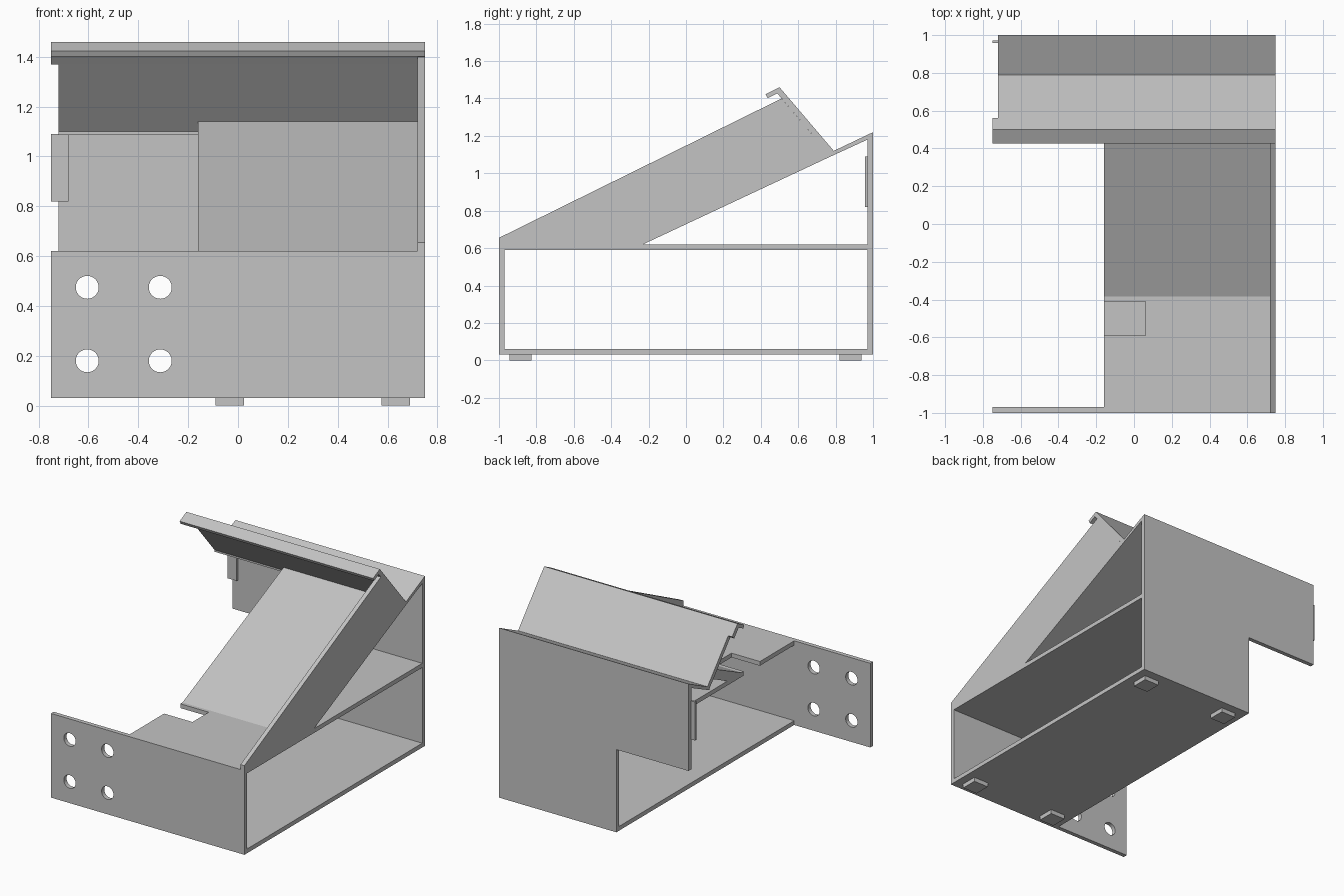
import bpy, bmesh
from mathutils import Vector

if "Cube" in bpy.data.objects:
    bpy.data.objects.remove(bpy.data.objects["Cube"], do_unlink=True)

GREY = (0.55, 0.55, 0.55, 1)
grey = bpy.data.materials.new("plain grey")
grey.use_nodes = True
grey.diffuse_color = GREY
grey.node_tree.nodes["Principled BSDF"].inputs["Base Color"].default_value = GREY


def prism(name, axis, lo, hi, outline):
    """Extrude a 2D outline along an axis; the outline uses the other two axes in order."""
    bm = bmesh.new()
    verts = []
    for p in outline:
        co = list(p)
        co.insert("xyz".index(axis), lo)
        verts.append(bm.verts.new(co))
    face = bm.faces.new(verts)
    moved = bmesh.ops.extrude_face_region(bm, geom=[face])["geom"]
    shift = Vector((0, 0, 0))
    shift["xyz".index(axis)] = hi - lo
    bmesh.ops.translate(bm, vec=shift, verts=[g for g in moved if isinstance(g, bmesh.types.BMVert)])
    bmesh.ops.recalc_face_normals(bm, faces=bm.faces)
    mesh = bpy.data.meshes.new(name)
    bm.to_mesh(mesh)
    bm.free()
    mesh.materials.append(grey)
    obj = bpy.data.objects.new(name, mesh)
    bpy.context.collection.objects.link(obj)
    return obj


def box(name, x0, x1, y0, y1, z0, z1):
    return prism(name, "x", x0, x1, [(y0, z0), (y1, z0), (y1, z1), (y0, z1)])


T = 0.03            # sheet thickness
L, R = -0.16, 0.75  # body extent in x
EDGE = -0.72        # far edge of the back and lid
BASE, SHELF = 0.03, 0.59

# Lower box: floor, shelf with a notch, feet
box("floor", L, R, -0.97, 0.97, BASE, BASE + T)
prism("middle_shelf", "z", SHELF, SHELF + T,
      [(L, -0.97), (R, -0.97), (R, 0.97), (L, 0.97),
       (L, -0.41), (0.06, -0.41), (0.06, -0.59), (L, -0.59)])
for side, x in (("inner", -0.033), ("outer", 0.633)):
    for end, y in (("front", -0.885), ("back", 0.88)):
        box(f"{end}_{side}_foot", x - 0.058, x + 0.058, y - 0.058, y + 0.058, 0, BASE)

# Front panel with four round holes
front = box("front_panel", -R, R, -1, -0.97, BASE, SHELF + T)
for x in (-0.605, -0.312):
    for z in (0.18, 0.475):
        bpy.ops.mesh.primitive_cylinder_add(vertices=40, radius=0.046, depth=0.2,
                                            location=(x, -0.985, z), rotation=(1.5708, 0, 0))
        cutter = bpy.context.object
        cutter.name = "hole_cutter"
        cutter.hide_render = True
        mod = front.modifiers.new("hole", "BOOLEAN")
        mod.operation = "DIFFERENCE"
        mod.solver = "EXACT"
        mod.object = cutter
        bpy.ops.object.select_all(action="DESELECT")
        bpy.context.view_layer.objects.active = front
        front.select_set(True)
        bpy.ops.object.modifier_apply(modifier=mod.name)
        bpy.data.objects.remove(cutter, do_unlink=True)
bpy.ops.object.shade_smooth_by_angle()

# Back panel, wider above the shelf, with a small side tab
prism("back_panel", "y", 0.97, 1,
      [(R, BASE), (R, 1.205), (EDGE, 1.205), (EDGE, 0.61), (L, 0.61), (L, BASE)])
box("back_tab", -R, -0.68, 0.957, 0.972, 0.82, 1.09)

# Sloped roof strip, sloped sheet below the ramp, and the ramp on top
prism("roof_strip", "x", EDGE, R,
      [(0.767, 1.087), (0.97, 1.18), (1, 1.194), (1, 1.22), (0.79, 1.12), (0.767, 1.1)])
prism("ramp_support", "x", L, R, [(-0.23, 0.62), (0.767, 1.087), (0.767, 1.115), (-0.29, 0.62)])
prism("ramp", "x", L, 0.72, [(-0.385, 0.62), (-0.23, 0.62), (0.767, 1.087), (0.767, 1.1), (0.735, 1.14)])

# Sloped side panel
prism("side_panel", "x", 0.72, R,
      [(-1, 0.62), (-0.23, 0.62), (0.767, 1.087), (0.767, 1.1), (0.511, 1.40), (-1, 0.655)])

# Tilted lid, with a wider top edge folded into a lip
prism("lid", "x", EDGE, R, [(0.767, 1.1), (0.79, 1.12), (0.56, 1.39), (0.537, 1.37)])
prism("lid_lip", "x", -R, R,
      [(0.537, 1.37), (0.56, 1.39), (0.50, 1.46), (0.425, 1.423), (0.436, 1.401), (0.488, 1.427)])
